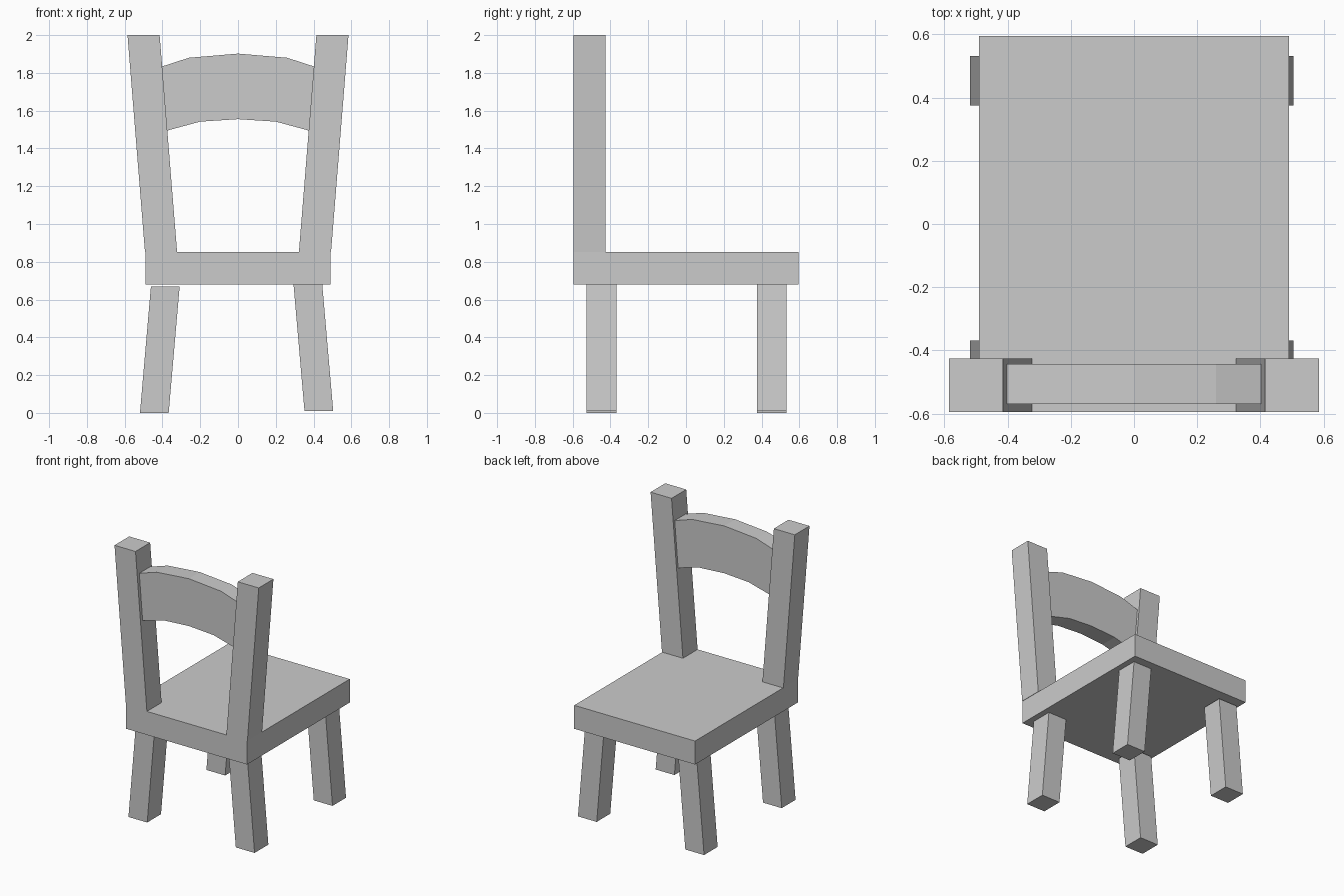
import bpy
import bmesh

if "Cube" in bpy.data.objects:
    bpy.data.objects.remove(bpy.data.objects["Cube"])


def extrude_profile(name, points, y0, y1):
    """Extrude a closed (x, z) outline along y into a solid."""
    bm = bmesh.new()
    face = bm.faces.new([bm.verts.new((x, y0, z)) for x, z in points])
    new = bmesh.ops.extrude_face_region(bm, geom=[face])["geom"]
    verts = [v for v in new if isinstance(v, bmesh.types.BMVert)]
    bmesh.ops.translate(bm, verts=verts, vec=(0, y1 - y0, 0))
    bmesh.ops.recalc_face_normals(bm, faces=bm.faces)
    mesh = bpy.data.meshes.new(name)
    bm.to_mesh(mesh)
    bm.free()
    obj = bpy.data.objects.new(name, mesh)
    bpy.context.collection.objects.link(obj)
    return obj


def slanted_bar(name, x_bottom, x_top, width, z0, z1, y0, y1):
    """Upright bar leaning in x; x values give the centre of each end."""
    h = width / 2
    return extrude_profile(name, [(x_bottom - h, z0), (x_bottom + h, z0),
                                  (x_top + h, z1), (x_top - h, z1)], y0, y1)


# Seat
extrude_profile("seat", [(-0.49, 0.68), (0.49, 0.68), (0.49, 0.852), (-0.49, 0.852)],
                -0.595, 0.595)

# Backrest posts, leaning outwards
for side, s in (("left", -1), ("right", 1)):
    slanted_bar(f"back_post_{side}", s * 0.4075, s * 0.5, 0.17, 0.852, 2.0, -0.595, -0.425)

# Arched back slat, ends let into the posts
top = [(-0.43, 1.825), (-0.26, 1.88), (0, 1.902), (0.26, 1.88), (0.43, 1.825)]
bottom = [(0.40, 1.488), (0.20, 1.542), (0, 1.555), (-0.20, 1.542), (-0.40, 1.488)]
extrude_profile("back_slat", top + bottom, -0.57, -0.443)

# Splayed legs; the left pair sits slightly lower than the right pair
for end, y0, y1 in (("front", -0.528, -0.368), ("rear", 0.375, 0.532)):
    slanted_bar(f"{end}_leg_left", -0.443, -0.385, 0.152, 0.0, 0.67, y0, y1)
    slanted_bar(f"{end}_leg_right", 0.428, 0.37, 0.152, 0.01, 0.68, y0, y1)
